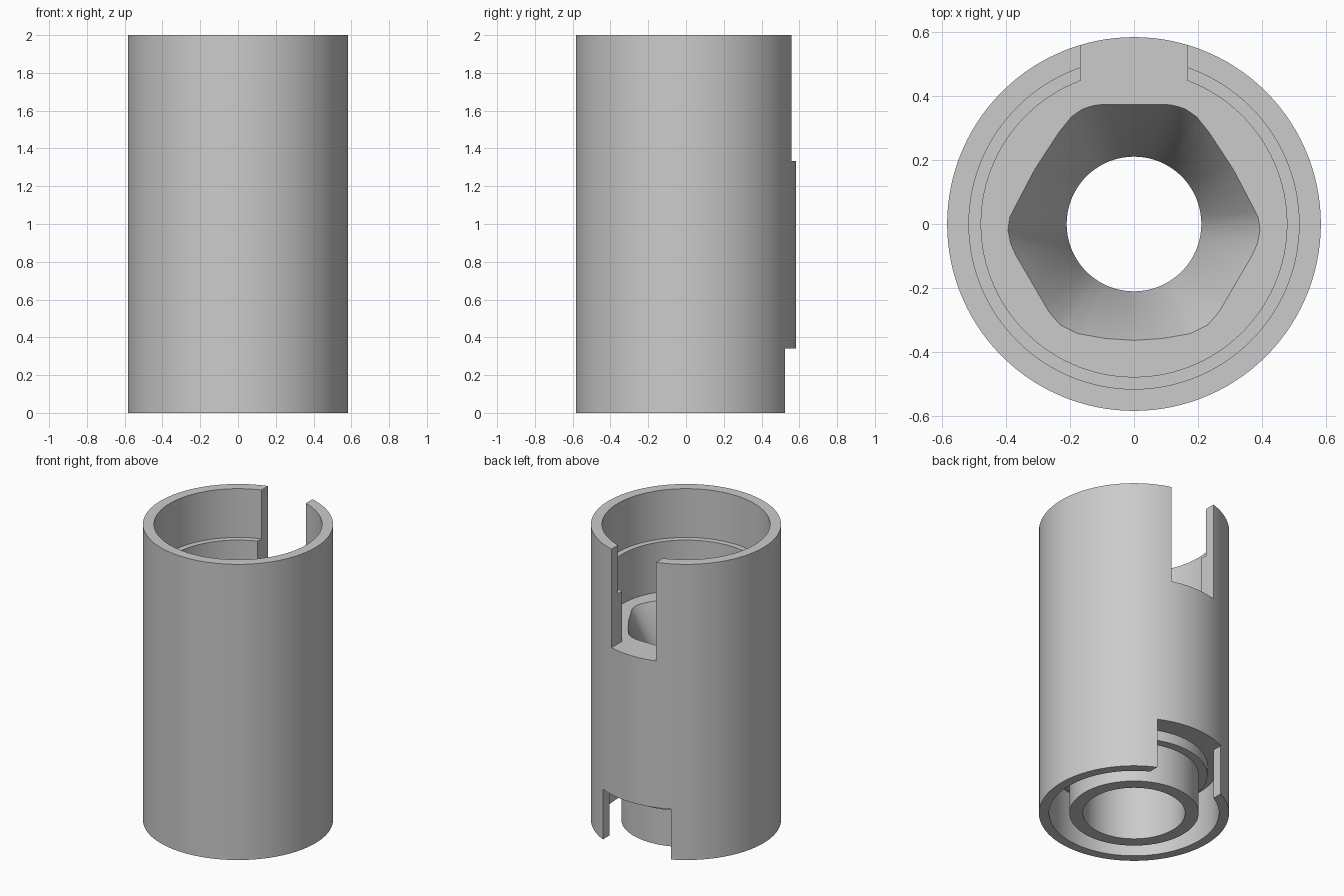
import bpy, bmesh, math

if "Cube" in bpy.data.objects:
    bpy.data.objects.remove(bpy.data.objects["Cube"])

N = 120  # sides round the sleeve

grey = bpy.data.materials.new("plain_grey")
grey.diffuse_color = (0.6, 0.6, 0.6, 1)
grey.use_nodes = True
grey.node_tree.nodes["Principled BSDF"].inputs["Base Color"].default_value = grey.diffuse_color

# Right half of the rounded six-sided socket outline, from +y round to -y
half = [(0, .373), (.11, .373), (.155, .362), (.195, .335), (.235, .285), (.31, .17),
        (.365, .065), (.388, .02), (.393, -.02), (.385, -.06), (.37, -.095),
        (.265, -.275), (.23, -.315), (.175, -.342), (.09, -.357), (0, -.363)]
outline = half + [(-x, y) for x, y in reversed(half[1:-1])]


def hex_radius(a):
    """Distance from the axis to the socket outline in direction a."""
    dx, dy = math.cos(a), math.sin(a)
    for p, q in zip(outline, outline[1:] + outline[:1]):
        ex, ey = q[0] - p[0], q[1] - p[1]
        det = dx * ey - dy * ex
        if abs(det) < 1e-9:
            continue
        r = (p[0] * ey - p[1] * ex) / det
        t = (p[0] * dy - p[1] * dx) / det
        if r > 0 and -1e-6 <= t <= 1 + 1e-6:
            return r
    return .37


# Closed section of the sleeve: (radius, height); None means the socket outline
section = [(.583, 0), (.583, 2), (.515, 2),                   # outer wall and rim
           (.515, 1.67), (.477, 1.67), (.477, 1.333),         # stepped upper recess
           (None, 1.333), (.21, 1.0), (.21, .67),             # funnel and throat
           (.313, .6), (.313, 0), (.396, 0),                  # lower tube
           (.396, .27), (.45, .27), (.45, .34),               # collar above the tube
           (.521, .34), (.521, 0)]                            # groove

bm = bmesh.new()
rings = []
for r, z in section:
    ring = []
    for i in range(N):
        a = 2 * math.pi * i / N
        rr = hex_radius(a) if r is None else r
        ring.append(bm.verts.new((rr * math.cos(a), rr * math.sin(a), z)))
    rings.append(ring)
for r0, r1 in zip(rings, rings[1:] + rings[:1]):
    for i in range(N):
        j = (i + 1) % N
        bm.faces.new((r0[i], r0[j], r1[j], r1[i]))
bmesh.ops.recalc_face_normals(bm, faces=bm.faces)
mesh = bpy.data.meshes.new("sleeve_body")
bm.to_mesh(mesh)
bm.free()
mesh.materials.append(grey)
body = bpy.data.objects.new("sleeve_body", mesh)
bpy.context.collection.objects.link(body)
bpy.context.view_layer.objects.active = body


def cut_slot(half_width, y0, z0, z1):
    """Cut a square slot through the back wall."""
    bpy.ops.mesh.primitive_cube_add(size=1, location=(0, (y0 + .8) / 2, (z0 + z1) / 2))
    box = bpy.context.object
    box.name = "slot_cutter"
    box.scale = (2 * half_width, .8 - y0, z1 - z0)
    box.hide_render = True
    bpy.context.view_layer.update()
    mod = body.modifiers.new("slot", 'BOOLEAN')
    mod.operation = 'DIFFERENCE'
    mod.solver = 'EXACT'
    mod.object = box
    bpy.context.view_layer.objects.active = body
    bpy.ops.object.modifier_apply(modifier=mod.name)
    bpy.data.objects.remove(box)


cut_slot(.167, .42, 1.333, 2.2)   # upper slot
cut_slot(.254, .452, -.2, .34)    # wider lower slot

# Smooth round walls, sharp rims
bpy.ops.object.select_all(action='DESELECT')
body.select_set(True)
bpy.context.view_layer.objects.active = body
bpy.ops.object.shade_smooth_by_angle(angle=math.radians(30))
